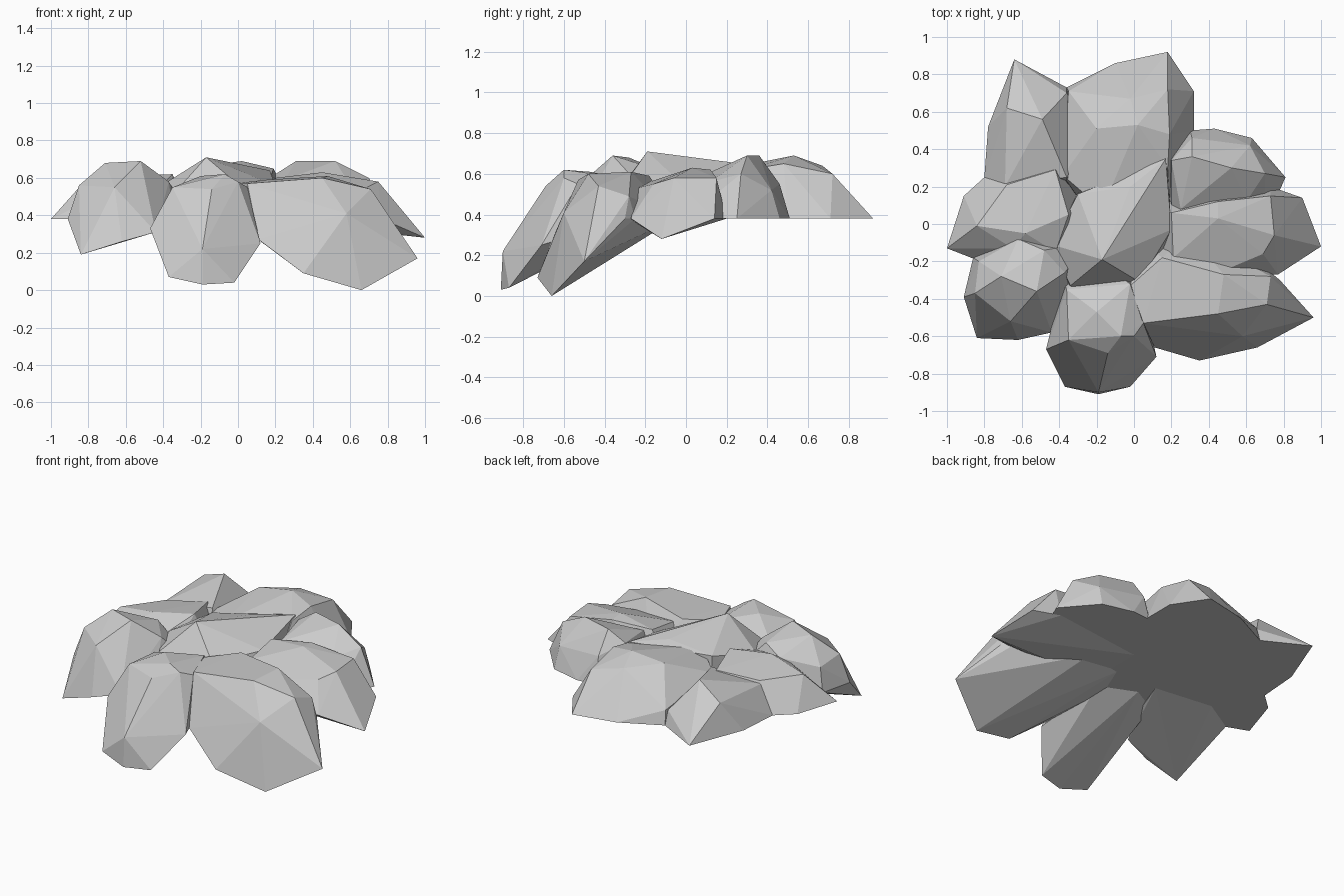
import bpy
import bmesh

BASE = 0.38  # height of the flat underside shared by most stones

default_cube = bpy.data.objects.get("Cube")
if default_cube:
    bpy.data.objects.remove(default_cube, do_unlink=True)

stone_grey = bpy.data.materials.new("stone_grey")
stone_grey.use_nodes = True
colour = (0.6, 0.6, 0.6, 1)
stone_grey.diffuse_color = colour
shader = next(n for n in stone_grey.node_tree.nodes if n.type == "BSDF_PRINCIPLED")
shader.inputs["Base Color"].default_value = colour
shader.inputs["Roughness"].default_value = 0.9


def chiselled_stone(name, foot, crown, overhang=()):
    """Convex faceted stone: foot (x, y) on the base height, crown and overhang (x, y, z)."""
    mesh = bpy.data.meshes.new(name)
    bm = bmesh.new()
    corners = [(x, y, BASE) for x, y in foot] + list(crown) + list(overhang)
    for corner in corners:
        bm.verts.new(corner)
    hull = bmesh.ops.convex_hull(bm, input=bm.verts[:])
    spare = {g for g in hull["geom_interior"] + hull["geom_unused"]
             if isinstance(g, bmesh.types.BMVert)}
    bmesh.ops.delete(bm, geom=list(spare), context="VERTS")
    bmesh.ops.dissolve_limit(bm, angle_limit=0.02, verts=bm.verts[:], edges=bm.edges[:])
    bmesh.ops.recalc_face_normals(bm, faces=bm.faces[:])
    bm.to_mesh(mesh)
    bm.free()
    mesh.materials.append(stone_grey)
    stone = bpy.data.objects.new(name, mesh)
    bpy.context.scene.collection.objects.link(stone)
    return stone


# Back row, resting flat
chiselled_stone(
    "back_right_stone",
    foot=[(-.64, .88), (-.36, .73), (-.25, .5), (-.3, .2), (-.69, .19), (-.8, .25), (-.78, .52)],
    crown=[(-.68, .62, .57), (-.69, .2, .54), (-.49, .56, .65), (-.36, .25, .58), (-.36, .7, .47)],
)
chiselled_stone(
    "back_middle_stone",
    foot=[(-.36, .73), (-.1, .86), (.18, .92), (.32, .71), (.32, .5), (.19, .1), (-.2, 0), (-.39, .25)],
    crown=[(.18, .72, .6), (.19, .48, .65), (.02, .53, .69), (-.02, .67, .64),
           (-.2, .51, .66), (-.35, .71, .47), (-.17, .08, .6), (.18, .3, .62), (-.38, .26, .55)],
)
chiselled_stone(
    "back_left_stone",
    foot=[(.3, .5), (.43, .51), (.63, .46), (.81, .25), (.7, 0), (.2, -.1), (.18, .36)],
    crown=[(.31, .36, .69), (.52, .3, .69), (.31, .46, .55), (.62, .42, .52),
           (.7, .27, .6), (.25, .08, .59), (.6, .12, .56), (.2, .34, .62)],
)

# Middle row, the centre stone standing highest
chiselled_stone(
    "centre_stone",
    foot=[(.18, .36), (.2, -.05), (.16, -.18), (.05, -.35), (-.18, -.4), (-.35, -.34), (-.45, -.11), (-.3, .17)],
    crown=[(-.17, -.19, .71), (.17, .35, .64), (.2, -.03, .56), (-.02, .2, .65),
           (-.3, .16, .6), (-.44, -.11, .54), (-.34, -.33, .52), (.03, -.31, .54)],
)
chiselled_stone(
    "middle_right_stone",
    foot=[(-1, -.13), (-.91, .15), (-.8, .25), (-.42, .31), (-.25, .1), (-.35, -.25), (-.82, -.2)],
    crown=[(-.84, -.01, .56), (-.58, -.05, .61), (-.42, .29, .59), (-.68, .21, .56),
           (-.35, .05, .62), (-.42, -.15, .55), (-.65, -.13, .55)],
)
chiselled_stone(
    "middle_left_stone",
    foot=[(.73, .2), (.9, .14), (.77, -.27), (.5, -.28), (.1, -.25), (.1, .12)],
    crown=[(.73, .15, .58), (.75, -.06, .58), (.69, -.16, .55), (.45, .12, .62), (.45, .03, .63),
           (.2, .06, .6), (.21, -.18, .56), (.5, -.24, .53)],
    overhang=[(1, -.12, .28)],
)

# Front row, leaning outwards and down to the ground
chiselled_stone(
    "front_right_stone",
    foot=[(-.64, -.05), (-.5, -.08), (-.3, -.2), (-.91, -.39), (-.86, -.18), (-.25, -.1)],
    crown=[(-.71, -.28, .68), (-.52, -.36, .69), (-.66, -.52, .55), (-.37, -.26, .58),
           (-.85, -.37, .56), (-.62, -.08, .58), (-.48, -.14, .62), (-.83, -.2, .53)],
    overhang=[(-.84, -.61, .19), (-.62, -.62, .26), (-.44, -.58, .31), (-.34, -.38, .36)],
)
chiselled_stone(
    "front_middle_stone",
    foot=[(-.38, -.3), (.03, -.3), (-.2, -.2)],
    crown=[(-.07, -.6, .62), (-.35, -.62, .55), (0, -.6, .58), (.05, -.53, .55), (-.14, -.69, .54),
           (-.2, -.47, .61), (-.36, -.35, .52), (-.02, -.32, .58)],
    overhang=[(-.47, -.67, .33), (-.37, -.87, .07), (-.19, -.91, .03), (-.02, -.87, .04),
              (.12, -.71, .25), (-.19, -.9, .22)],
)
chiselled_stone(
    "front_left_stone",
    foot=[(-.04, -.32), (.05, -.1), (.3, -.05), (.72, -.25), (.78, -.3)],
    crown=[(.05, -.53, .57), (.45, -.48, .6), (.71, -.43, .54), (.48, -.27, .61),
           (.73, -.28, .49), (.15, -.18, .59), (-.02, -.33, .57)],
    overhang=[(.96, -.5, .17), (.66, -.66, 0), (.35, -.73, .09), (.11, -.66, .27), (.58, -.6, .41)],
)
